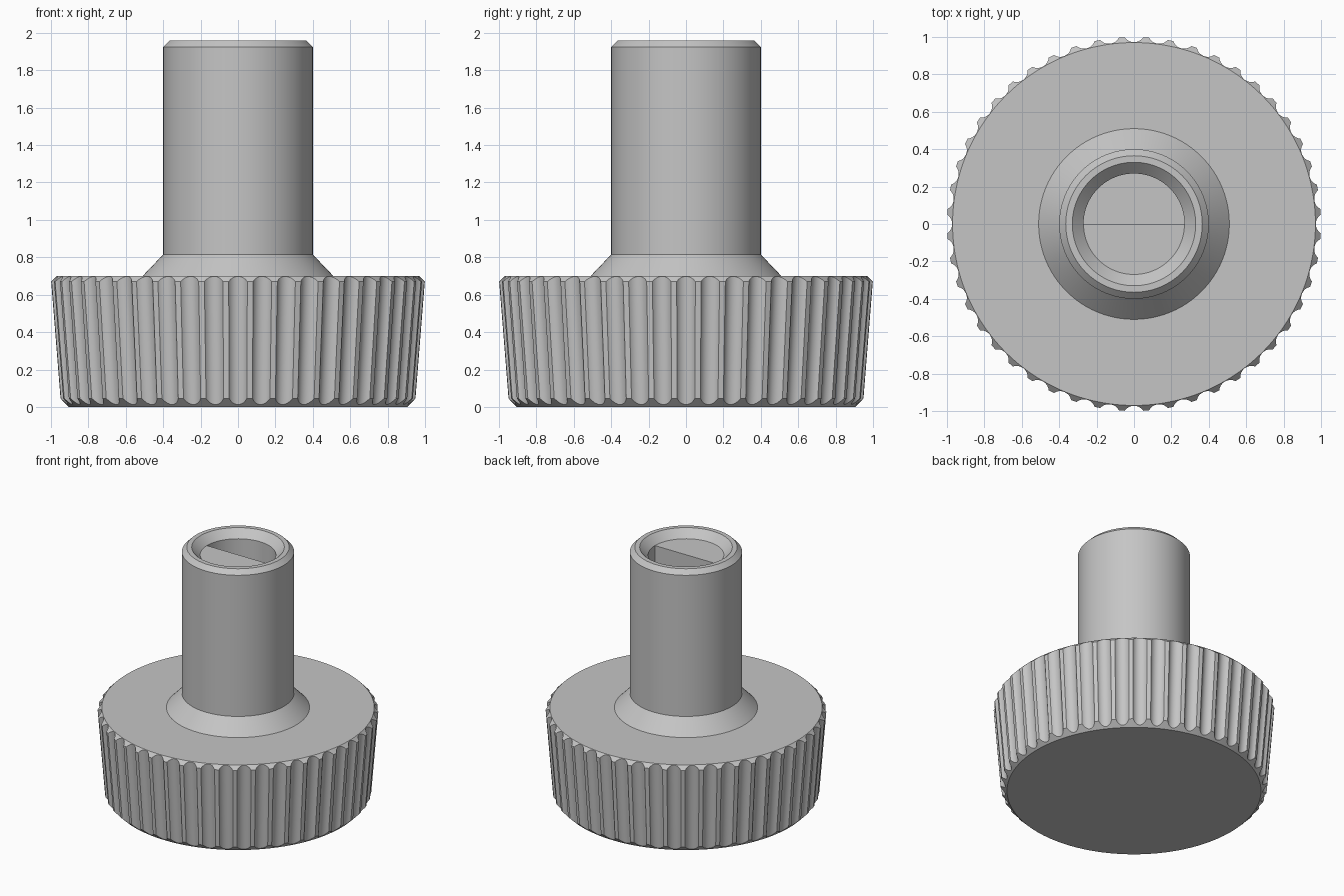
import bpy, bmesh
from math import cos, sin, pi, sqrt, asin

if "Cube" in bpy.data.objects:
    bpy.data.objects.remove(bpy.data.objects["Cube"], do_unlink=True)

grey = bpy.data.materials.new("satin_grey")
grey.use_nodes = True
GREY = (0.56, 0.56, 0.56, 1)
grey.diffuse_color = GREY
grey.node_tree.nodes["Principled BSDF"].inputs["Base Color"].default_value = GREY


def ring(bm, polar):
    """Add one closed loop of vertices from (angle, radius, height) triples."""
    return [bm.verts.new((r * cos(a), r * sin(a), z)) for a, r, z in polar]


def bridge(bm, rings):
    """Skin neighbouring rings with quads."""
    for low, high in zip(rings, rings[1:]):
        n = len(low)
        for i in range(n):
            j = (i + 1) % n
            bm.faces.new((low[i], low[j], high[j], high[i]))


def finish(bm, name):
    bmesh.ops.recalc_face_normals(bm, faces=bm.faces[:])
    mesh = bpy.data.meshes.new(name)
    bm.to_mesh(mesh)
    bm.free()
    mesh.materials.append(grey)
    obj = bpy.data.objects.new(name, mesh)
    bpy.context.collection.objects.link(obj)
    bpy.ops.object.select_all(action="DESELECT")
    obj.select_set(True)
    bpy.context.view_layer.objects.active = obj
    bpy.ops.object.shade_smooth_by_angle(angle=pi / 6)
    return obj


# Fluted head: tapered wall, chamfered rims, round grooves following the taper
FLUTES, STEPS = 48, 8
HALF_WIDTH, DEPTH = 0.05, 0.03
TOP, FOOT_R, TOP_R = 0.70, 0.905, 0.97
SLOPE, WALL = 0.08, 0.9464
ARC = (HALF_WIDTH ** 2 + DEPTH ** 2) / (2 * DEPTH)
SPREAD = asin(HALF_WIDTH / ARC)

columns = []
for k in range(FLUTES):
    for s in range(STEPS + 1):
        t = SPREAD * (2 * s / STEPS - 1)
        angle = 2 * pi * k / FLUTES + ARC * sin(t)
        columns.append((angle, ARC * cos(t) - ARC + DEPTH))

foot, lower, upper, crown = [], [], [], []
for a, d in columns:
    # Heights where the groove floor runs out into each chamfer
    z_low = (WALL - d - FOOT_R) / (1 - SLOPE)
    z_high = (TOP_R + TOP - WALL + d) / (1 + SLOPE)
    foot.append((a, FOOT_R, 0))
    lower.append((a, FOOT_R + z_low, z_low))
    upper.append((a, TOP_R + TOP - z_high, z_high))
    crown.append((a, TOP_R, TOP))

bm = bmesh.new()
rings = [ring(bm, p) for p in (foot, lower, upper, crown)]
bridge(bm, rings)
bm.faces.new(rings[0])
bm.faces.new(rings[-1])
finish(bm, "fluted_head")

# Stem: flared base, shaft, chamfered rim and countersink
SIDES = 96
HOLE_FLOOR = 0.82
profile = [(0.51, 0.68), (0.51, 0.70), (0.40, 0.815), (0.40, 1.925),
           (0.365, 1.96), (0.33, 1.96), (0.27, 1.90)]
bm = bmesh.new()
rings = [ring(bm, [(2 * pi * i / SIDES, r, z) for i in range(SIDES)])
         for r, z in profile]
bridge(bm, rings)
bm.faces.new(rings[0])

# Bore: front half closed by a ledge, back half a deep half-round hole
mouth = rings[-1]
half = SIDES // 2
back_edge = mouth[:half + 1]
bm.faces.new(mouth[half:] + mouth[:1])
floor = [bm.verts.new((v.co.x, v.co.y, HOLE_FLOOR)) for v in back_edge]
bridge(bm, [back_edge, floor])
bm.faces.new(floor)
finish(bm, "hollow_stem")
